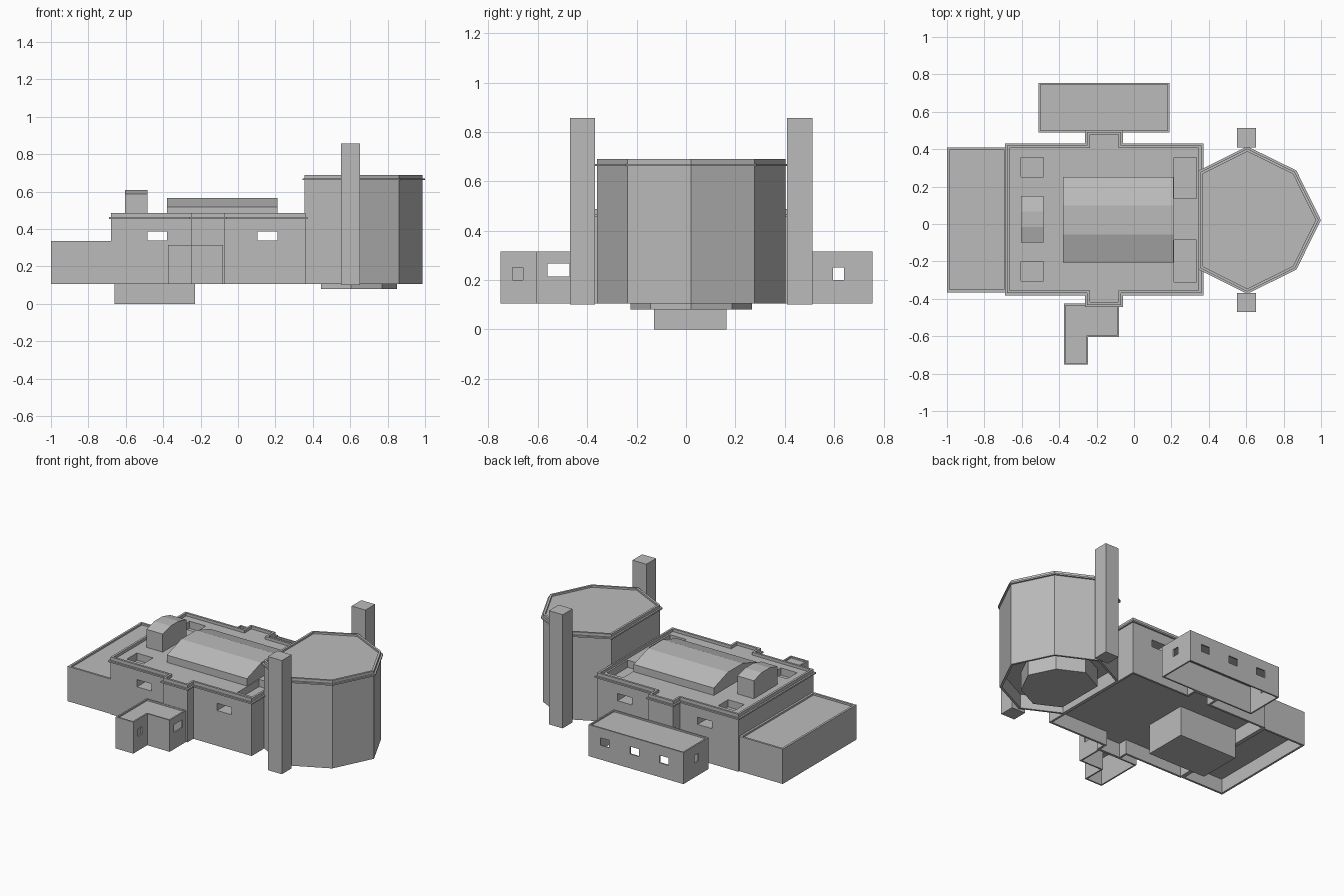
import bpy, bmesh, math
from mathutils import Vector

if "Cube" in bpy.data.objects:
    bpy.data.objects.remove(bpy.data.objects["Cube"])

stone = bpy.data.materials.new("grey_stone")
stone.diffuse_color = (0.5, 0.5, 0.5, 1)
stone.use_nodes = True
stone.node_tree.nodes["Principled BSDF"].inputs["Base Color"].default_value = stone.diffuse_color


def finish(name, bm):
    bmesh.ops.recalc_face_normals(bm, faces=bm.faces)
    me = bpy.data.meshes.new(name)
    bm.to_mesh(me)
    bm.free()
    me.materials.append(stone)
    ob = bpy.data.objects.new(name, me)
    bpy.context.collection.objects.link(ob)
    return ob


def offset(pts, d):
    """Mitred outward offset of a counter-clockwise outline."""
    out = []
    n = len(pts)
    for i in range(n):
        p, a, b = (Vector(pts[k % n]) for k in (i, i - 1, i + 1))
        e1, e2 = (p - a).normalized(), (b - p).normalized()
        n1, n2 = Vector((e1.y, -e1.x)), Vector((e2.y, -e2.x))
        out.append(p + (n1 + n2) * (d / (1 + n1.dot(n2))))
    return out


def stack(name, pts, profile):
    """Sweep (offset, z) steps round an outline and cap both ends."""
    bm = bmesh.new()
    rings = [[bm.verts.new((p.x, p.y, z)) for p in offset(pts, d)] for d, z in profile]
    n = len(pts)
    for r, s in zip(rings, rings[1:]):
        for i in range(n):
            bm.faces.new((r[i], r[(i + 1) % n], s[(i + 1) % n], s[i]))
    bm.faces.new(rings[0][::-1])
    bm.faces.new(rings[-1])
    return finish(name, bm)


def rect(x0, x1, y0, y1):
    return [(x0, y0), (x1, y0), (x1, y1), (x0, y1)]


def box(name, x0, x1, y0, y1, z0, z1):
    return stack(name, rect(x0, x1, y0, y1), [(0, z0), (0, z1)])


def shell(z0, z1, ceiling, roof, cornice=None, t=0.014):
    """Wall section: open below, with a parapet and an optional cornice."""
    prof = [(-t, ceiling), (-t, z0), (0, z0)]
    if cornice:
        prof += [(0, cornice), (0.011, cornice), (0.011, cornice + 0.01), (0, cornice + 0.01)]
    return prof + [(0, z1), (-t, z1), (-t, roof)]


def cut(ob, boxes):
    for b in boxes:
        c = box("cutter", *b)
        c.hide_render = True
        m = ob.modifiers.new("cut", 'BOOLEAN')
        m.operation, m.solver, m.object = 'DIFFERENCE', 'EXACT', c
        bpy.context.view_layer.objects.active = ob
        bpy.ops.object.modifier_apply(modifier=m.name)
        bpy.data.objects.remove(c)


def vault(name, x0, x1, section):
    """Extrude a (y, z) section along x."""
    bm = bmesh.new()
    f = bm.faces.new([bm.verts.new((x0, y, z)) for y, z in section])
    g = bmesh.ops.extrude_face_region(bm, geom=[f])["geom"]
    bmesh.ops.translate(bm, vec=(x1 - x0, 0, 0),
                        verts=[v for v in g if isinstance(v, bmesh.types.BMVert)])
    return finish(name, bm)


# Main hall with shallow side bays, see-through windows and roof wells
hall = stack("main_hall",
             [(-0.68, -0.37), (-0.25, -0.37), (-0.25, -0.432), (-0.07, -0.432), (-0.07, -0.37), (0.36, -0.37),
              (0.36, 0.42), (-0.07, 0.42), (-0.07, 0.492), (-0.25, 0.492), (-0.25, 0.42), (-0.68, 0.42)],
             shell(0.105, 0.487, 0.2, 0.468, 0.455))
cut(hall, [(-0.485, -0.38, -0.6, 0.6, 0.34, 0.388),
           (0.105, 0.21, -0.6, 0.6, 0.34, 0.388),
           (0.215, 0.335, 0.135, 0.355, 0.42, 0.6),
           (0.215, 0.335, -0.31, -0.085, 0.42, 0.6),
           (-0.605, -0.485, 0.25, 0.355, 0.42, 0.6),
           (-0.605, -0.485, -0.305, -0.2, 0.42, 0.6)])

# Low end wing
stack("low_wing", rect(-1.0, -0.68, -0.365, 0.41), shell(0.105, 0.337, 0.2, 0.325))

# Roof vaults
vault("roof_vault", -0.38, 0.21, [(-0.205, 0.45), (0.25, 0.45), (0.25, 0.517), (0.1, 0.566),
                                  (-0.055, 0.566), (-0.205, 0.517)])
vault("small_vault", -0.605, -0.485, [(-0.1, 0.45), (0.15, 0.45), (0.15, 0.588), (0.067, 0.61),
                                      (-0.017, 0.61), (-0.1, 0.588)])

# Polygonal apse: an octagon with one side cut flat against the hall
cx, cy = 0.605, 0.021


def apse(k):
    pts = [(cx - 0.25 * k, cy - 0.257 * k), (cx, cy - 0.382 * k), (cx + 0.255 * k, cy - 0.257 * k),
           (cx + 0.382 * k, cy)]
    return pts + [(x, 2 * cy - y) for x, y in pts[2::-1]]


stack("apse", apse(1), shell(0.105, 0.69, 0.2, 0.678, 0.661))
stack("apse_footing", apse(0.645), [(0, 0.08), (0, 0.22)])

# Twin towers beside the apse
for side in (-1, 1):
    y = cy + side * 0.44
    box("tower", 0.55, 0.652, y - 0.051, y + 0.051, 0.1, 0.857)

# Basement block
box("basement", -0.66, -0.23, -0.13, 0.165, 0.0, 0.22)

# Rear annex with windows in the long wall and both ends
rear = stack("rear_annex", rect(-0.51, 0.19, 0.49, 0.755), shell(0.105, 0.315, 0.285, 0.305, None, 0.01))
cut(rear, [(-0.6, 0.3, 0.595, 0.64, 0.2, 0.25)] +
    [(x - 0.033, x + 0.033, 0.7, 0.8, 0.2, 0.25) for x in (-0.365, -0.15, 0.07)])

# L-shaped front annex
front = stack("front_annex",
              [(-0.375, -0.752), (-0.245, -0.752), (-0.245, -0.605), (-0.08, -0.605), (-0.08, -0.425),
               (-0.375, -0.425)], shell(0.105, 0.315, 0.285, 0.305, None, 0.01))
cut(front, [(-0.5, 0.0, -0.56, -0.472, 0.215, 0.268),
            (-0.3, -0.2, -0.703, -0.66, 0.2, 0.25)])
